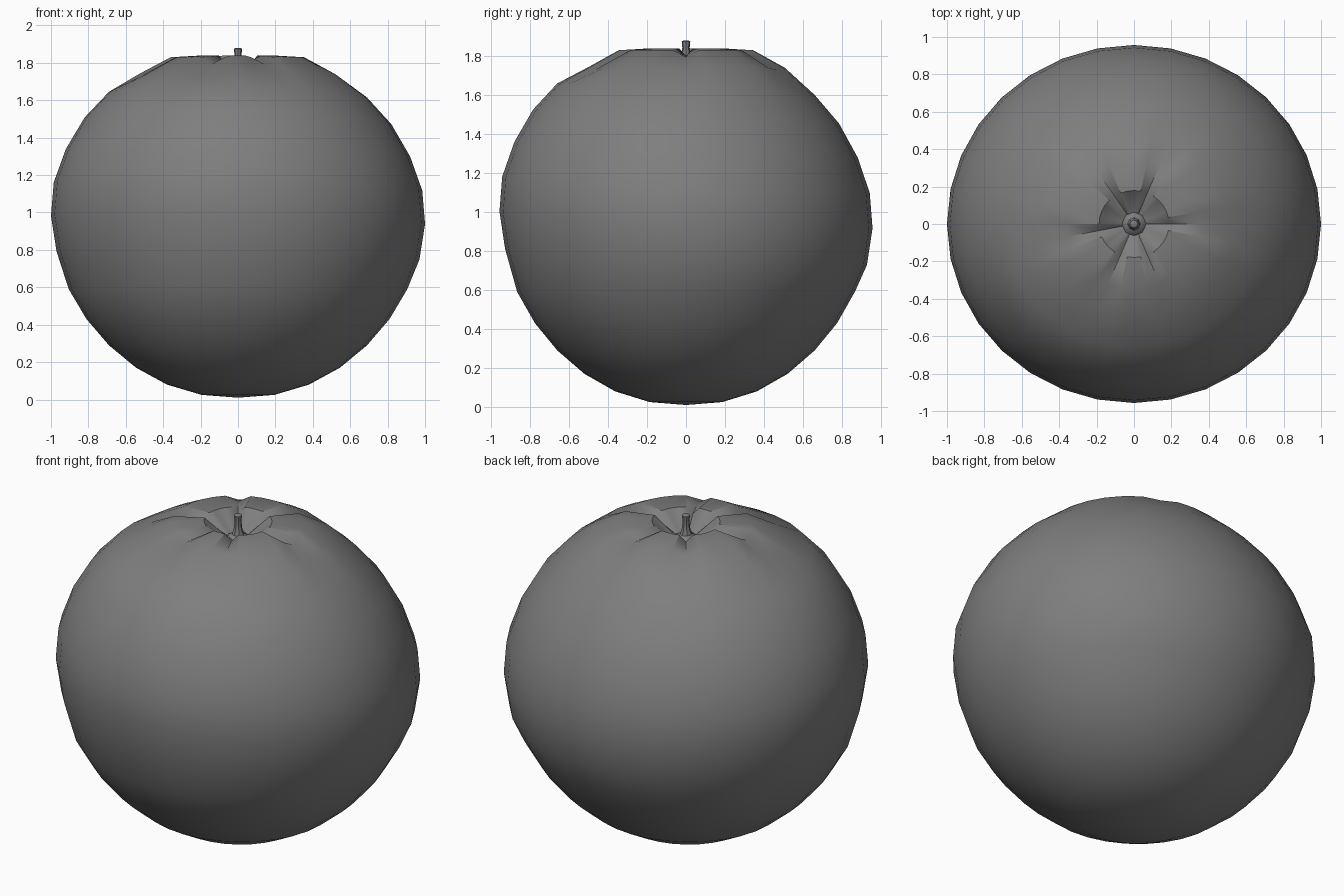
import bpy, bmesh, math

cube = bpy.data.objects.get("Cube")
if cube:
    bpy.data.objects.remove(cube)


def material(name, value):
    mat = bpy.data.materials.new(name)
    mat.use_nodes = True
    colour = (value, value, value, 1)
    mat.diffuse_color = colour
    mat.node_tree.nodes["Principled BSDF"].inputs["Base Color"].default_value = colour
    return mat


def lathe(name, profile, sides, mat, shape, angle):
    """Revolve (radius, height) points; shape() adjusts each vertex."""
    bm = bmesh.new()
    rings = []
    for row, (r, z) in enumerate(profile):
        count = 1 if r == 0 else sides
        rings.append([bm.verts.new(shape(row, i, r, z, math.tau * i / sides))
                      for i in range(count)])
    for low, high in zip(rings, rings[1:]):
        for i in range(sides):
            j = (i + 1) % sides
            loop = [low[i % len(low)], low[j % len(low)],
                    high[j % len(high)], high[i % len(high)]]
            bm.faces.new(list(dict.fromkeys(loop)))
    bmesh.ops.recalc_face_normals(bm, faces=bm.faces)
    mesh = bpy.data.meshes.new(name)
    bm.to_mesh(mesh)
    bm.free()
    mesh.materials.append(mat)
    obj = bpy.data.objects.new(name, mesh)
    bpy.context.collection.objects.link(obj)
    bpy.ops.object.select_all(action='DESELECT')
    obj.select_set(True)
    bpy.context.view_layer.objects.active = obj
    bpy.ops.object.shade_smooth_by_angle(angle=math.radians(angle))
    return obj


grey = material("fruit grey", 0.21)

# Fruit body: a slightly lopsided globe with a pit in the top
SIDES, RIM = 32, 15
body_profile = [(0, 0.01), (0.195, 0.025), (0.38, 0.08), (0.545, 0.17),
                (0.69, 0.29), (0.81, 0.43), (0.905, 0.59), (0.97, 0.77),
                (1.0, 0.96), (0.985, 1.14), (0.92, 1.32), (0.82, 1.49),
                (0.69, 1.63), (0.53, 1.74), (0.36, 1.83), (0.187, 1.84),
                (0.06, 1.74), (0, 1.73)]
grooves = (0, 6, 11, 17, 22, 26)
groove_depth = {RIM - 2: 0.012, RIM - 1: 0.035, RIM: 0.04}


def body_shape(row, i, r, z, a):
    x, y = r * math.cos(a), r * math.sin(a) * 0.957
    if 6 < row < 13:
        z -= 0.022 * x + 0.045 * y
    if i in grooves:
        z -= groove_depth.get(row, 0)
    return x, y, z


lathe("fruit_body", body_profile, SIDES, grey, body_shape, 32)

# Stem: flared foot in the pit, thin stalk with a blunt tip
stem_profile = [(0, 1.725), (0.068, 1.735), (0.06, 1.75), (0.034, 1.765),
                (0.022, 1.80), (0.019, 1.845), (0.022, 1.875), (0.014, 1.88), (0, 1.88)]
lathe("stem", stem_profile, 8, grey,
      lambda row, i, r, z, a: (r * math.cos(a), r * math.sin(a), z), 40)
